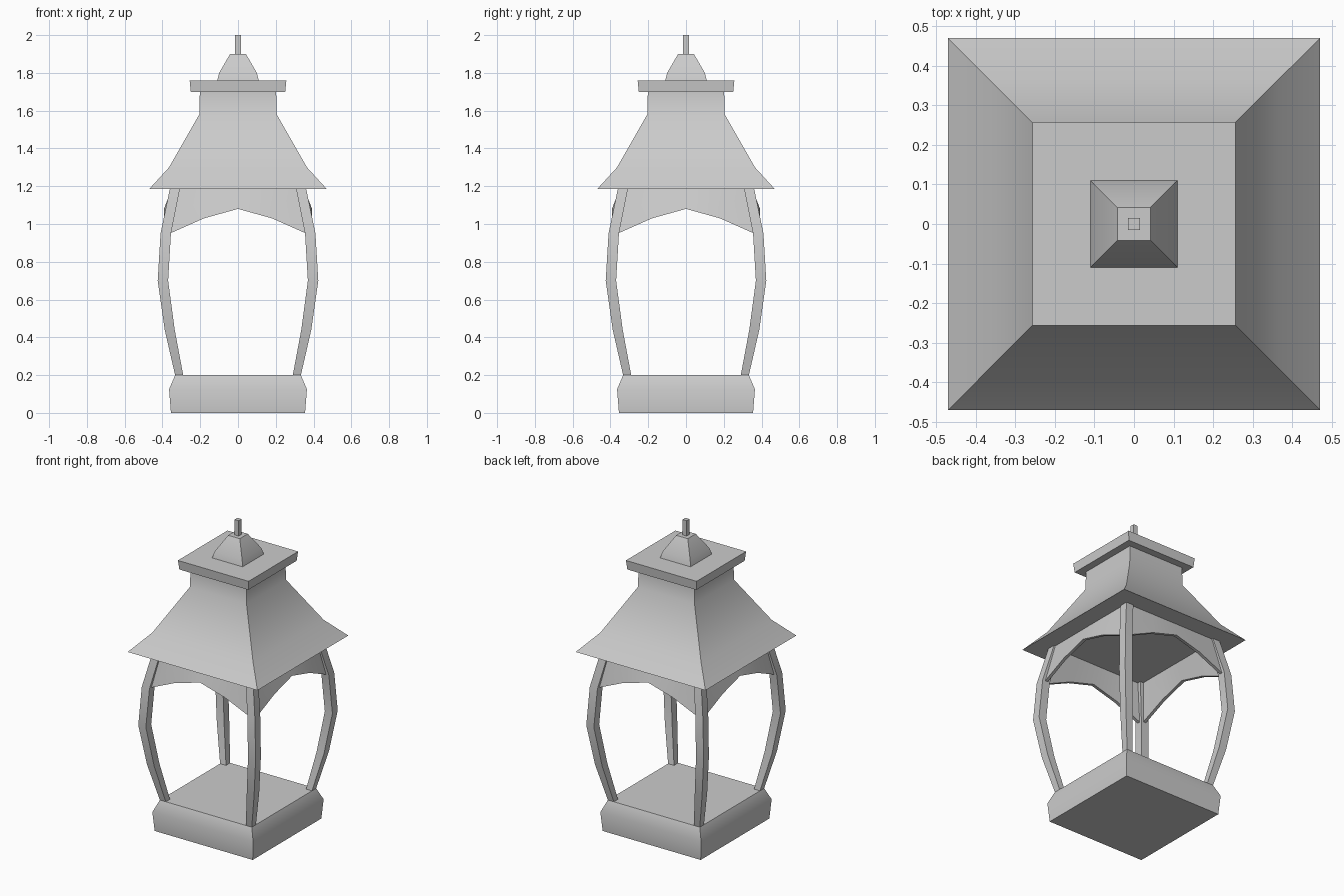
import bpy, math
from mathutils import Matrix

if "Cube" in bpy.data.objects:
    bpy.data.objects.remove(bpy.data.objects["Cube"])


def make(name, verts, faces, angle=40):
    mesh = bpy.data.meshes.new(name)
    mesh.from_pydata(verts, [], faces)
    mesh.update()
    obj = bpy.data.objects.new(name, mesh)
    bpy.context.collection.objects.link(obj)
    bpy.ops.object.select_all(action='DESELECT')
    obj.select_set(True)
    bpy.context.view_layer.objects.active = obj
    bpy.ops.object.shade_smooth_by_angle(angle=math.radians(angle))
    return obj


def loft(name, rings):
    """Closed square loft; each ring is (low, high, z) in both x and y."""
    verts, faces = [], [(3, 2, 1, 0)]
    for a, b, z in rings:
        verts += [(a, a, z), (b, a, z), (b, b, z), (a, b, z)]
    for i in range(len(rings) - 1):
        for j in range(4):
            k = (j + 1) % 4
            faces.append((4*i + j, 4*i + k, 4*i + 4 + k, 4*i + 4 + j))
    n = 4 * (len(rings) - 1)
    faces.append((n, n + 1, n + 2, n + 3))
    return make(name, verts, faces)


def tower(name, profile):
    return loft(name, [(-r, r, z) for r, z in profile])


# Stacked square parts
tower("base", [(0.355, 0), (0.365, 0.125), (0.333, 0.2)])
tower("roof", [(0.47, 1.185), (0.365, 1.3), (0.205, 1.58), (0.202, 1.70)])
tower("roof_cap", [(0.25, 1.70), (0.256, 1.76)])
tower("finial", [(0.11, 1.76), (0.10, 1.80), (0.042, 1.90)])
tower("finial_pin", [(0.015, 1.90), (0.015, 2.0)])

# Bowed corner posts, mirrored to all four corners
post = loft("corner_posts", [(0.29, 0.333, 0.2), (0.335, 0.388, 0.44),
                             (0.37, 0.425, 0.70), (0.355, 0.41, 0.95),
                             (0.307, 0.36, 1.19)])
mirror = post.modifiers.new("Mirror", 'MIRROR')
mirror.use_axis = (True, True, False)

# Arched valance panels between the posts
arch = [(-0.36, -0.39, 0.95), (-0.18, -0.392, 1.03), (0, -0.392, 1.08),
        (0.18, -0.392, 1.03), (0.36, -0.39, 0.95)]
top_x = [-0.315, -0.16, 0, 0.16, 0.315]
thick = 0.02
verts = (arch + [(x, -0.35, 1.19) for x in top_x])
verts += [(x, y + thick, z) for x, y, z in verts]
faces = []
for i in range(4):
    faces += [(i, i + 1, i + 6, i + 5), (i + 15, i + 16, i + 11, i + 10),
              (i + 10, i + 11, i + 1, i), (i + 5, i + 6, i + 16, i + 15)]
faces += [(0, 5, 15, 10), (4, 14, 19, 9)]
for n, side in enumerate(("front", "right", "back", "left")):
    panel = make(side + "_arch_panel", verts, faces)
    panel.data.transform(Matrix.Rotation(n * math.pi / 2, 4, 'Z'))
